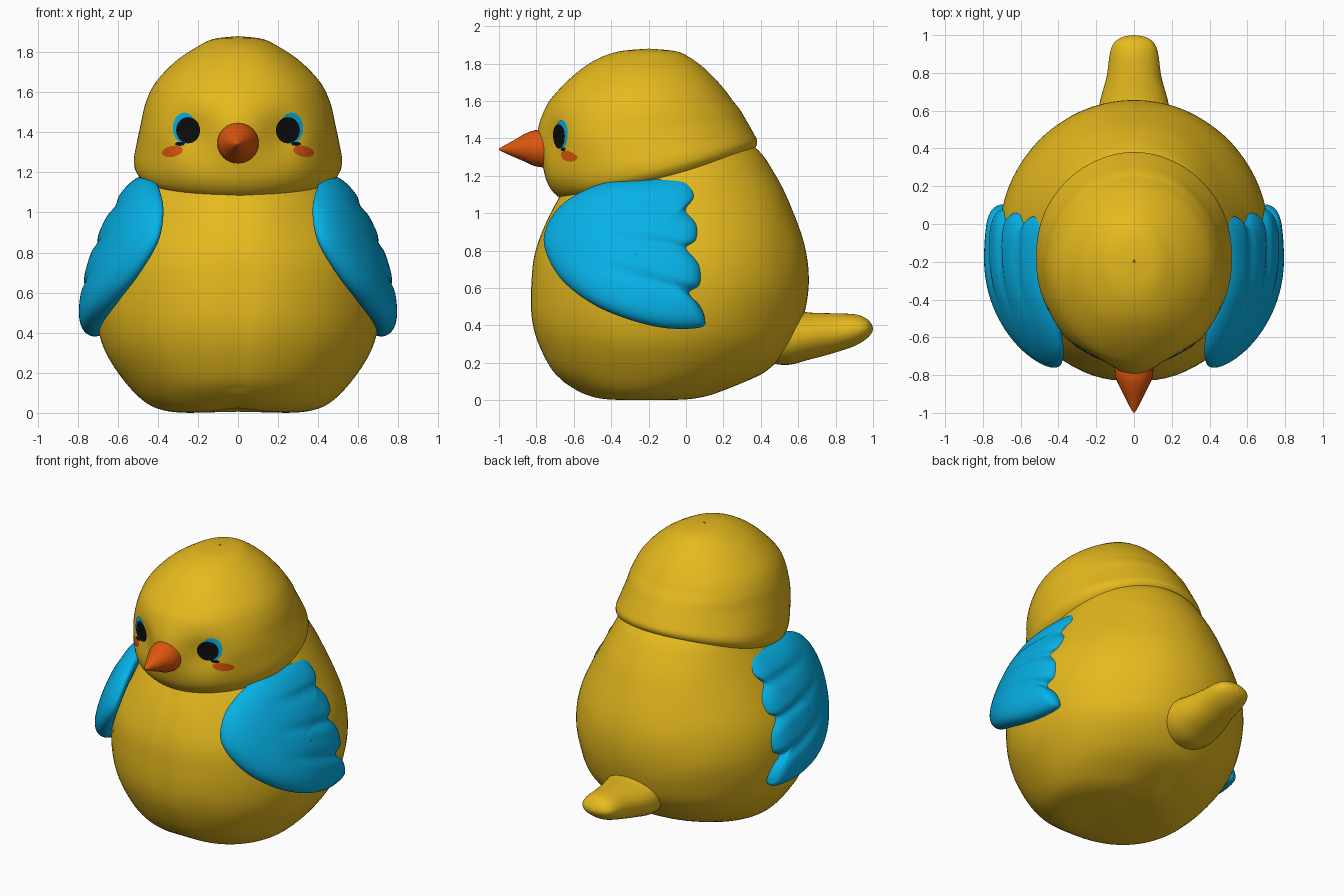
import bpy, bmesh, math
from mathutils import Vector, noise
from mathutils.bvhtree import BVHTree

if "Cube" in bpy.data.objects:
    bpy.data.objects.remove(bpy.data.objects["Cube"])


def material(name, rgb):
    m = bpy.data.materials.new(name)
    m.diffuse_color = (*rgb, 1)
    m.use_nodes = True
    m.node_tree.nodes["Principled BSDF"].inputs["Base Color"].default_value = m.diffuse_color
    return m


YELLOW = material("plush yellow", (0.79, 0.49, 0.013))
BLUE = material("wing blue", (0.002, 0.44, 0.80))
ORANGE = material("beak orange", (0.72, 0.095, 0.004))
BLACK = material("eye black", (0.004, 0.004, 0.004))


def catmull(p, i, t, closed=False):
    n = len(p)
    pick = (lambda k: p[k % n]) if closed else (lambda k: p[max(0, min(n - 1, k))])
    a, b, c, d = (pick(i + k) for k in (-1, 0, 1, 2))
    return [0.5 * (2*q + (r - o)*t + (2*o - 5*q + 4*r - s)*t*t + (3*q - o - 3*r + s)*t**3)
            for o, q, r, s in zip(a, b, c, d)]


def skin(name, rings, mat):
    """Bridge equal rings of points, closing both ends with fans."""
    bm = bmesh.new()
    vr = [[bm.verts.new(p) for p in r] for r in rings]
    n = len(vr[0])
    for a, b in zip(vr, vr[1:]):
        for i in range(n):
            bm.faces.new((a[i], a[(i + 1) % n], b[(i + 1) % n], b[i]))
    for r in (vr[0], vr[-1]):
        c = bm.verts.new(sum((v.co for v in r), Vector()) / n)
        for i in range(n):
            bm.faces.new((r[i], r[(i + 1) % n], c))
    bmesh.ops.recalc_face_normals(bm, faces=bm.faces)
    me = bpy.data.meshes.new(name)
    bm.to_mesh(me)
    bm.free()
    for f in me.polygons:
        f.use_smooth = True
    me.materials.append(mat)
    ob = bpy.data.objects.new(name, me)
    bpy.context.collection.objects.link(ob)
    return ob


def loft(name, rows, place, mat, seg=80, sub=6):
    """Elliptical sections; each row is (station, low, high, half width)."""
    rings = []
    for i in range(len(rows) - 1):
        for k in range(sub + (i == len(rows) - 2)):
            t, lo, hi, w = catmull(rows, i, k / sub)
            w = max(w, 0.002)
            ring = []
            for j in range(seg):
                a = 2 * math.pi * j / seg
                ring.append(place(w * math.cos(a), (lo + hi) / 2 + (hi - lo) / 2 * math.sin(a), t))
            rings.append(ring)
    return skin(name, rings, mat)


def lumpy(x, y, z, amp=0.008):
    # soft hand-made unevenness, symmetric in x
    n = noise.noise(Vector((abs(x) * 4, y * 4, z * 4))) * amp
    return Vector((x * (1 + n), y * (1 + n), z))


# body: egg shape with a chest crease and a two-lobed base
def body_point(x, y, z):
    p = lumpy(x, y, z)
    if y < 0 and 0.1 < z < 1.1:
        p.y += 0.012 * math.exp(-(x / 0.04) ** 2)
    if z < 0.15:
        p.z += 0.02 * math.exp(-(x / 0.12) ** 2) * (1 - z / 0.15)
    p.z = max(p.z, 0)
    return p


loft("body", [
    (0, -.42, .0, .25), (.01, -.51, .1, .36), (.05, -.60, .22, .46), (.15, -.71, .42, .56),
    (.3, -.79, .57, .66), (.45, -.83, .63, .705), (.62, -.835, .655, .715), (.8, -.81, .64, .685),
    (1.0, -.73, .575, .59), (1.2, -.6, .48, .485), (1.36, -.45, .36, .38), (1.5, -.3, .1, .2)],
    body_point, YELLOW)


# head: hood with a tilted lower rim and shallow eye sockets
def head_point(x, y, t):
    w = max(0, min(1, (1.6 - t) / 0.4))
    z = t + 0.25 * (y + 0.2) * w
    p = lumpy(x, y, z, 0.012)
    if y < -0.3:
        p.y += 0.055 * math.exp(-((abs(x) - 0.22) ** 2 + (z - 1.39) ** 2) / 0.013)
    return p


head = loft("head", [
    (1.14, -.45, .20, .35), (1.16, -.58, .30, .46), (1.20, -.67, .36, .51), (1.26, -.73, .38, .52),
    (1.35, -.77, .355, .505), (1.45, -.80, .32, .485), (1.55, -.765, .28, .46),
    (1.65, -.69, .215, .41), (1.75, -.585, .125, .315), (1.82, -.485, .04, .215),
    (1.865, -.36, -.05, .125), (1.88, -.2, -.2, 0)], head_point, YELLOW)

# tail and beak: lofted along y
along_y = lambda x, a, t: Vector((x, t, a))
loft("tail", [(.30, .25, .42, .12), (.45, .20, .48, .18), (.55, .19, .49, .195), (.65, .215, .47, .18),
              (.78, .25, .465, .145), (.90, .29, .46, .128), (.96, .325, .44, .105),
              (.99, .355, .41, .06), (1.0, .38, .385, 0)], along_y, YELLOW, 40)
loft("beak", [(-.70, 1.24, 1.45, .105), (-.80, 1.25, 1.445, .10), (-.86, 1.275, 1.425, .077),
              (-.93, 1.305, 1.385, .042), (-.985, 1.33, 1.355, .013), (-1.0, 1.34, 1.345, 0)],
     along_y, ORANGE, 32)

# wings: scalloped outline (y, z), wrapped around the body, with feather grooves
OUTLINE = [(.10, .44), (.08, .39), (-.10, .385), (-.3, .43), (-.5, .515), (-.66, .64), (-.745, .78),
           (-.755, .9), (-.68, 1.03), (-.55, 1.12), (-.4, 1.17), (-.25, 1.18), (-.1, 1.19), (.01, 1.18),
           (.05, 1.10), (.01, 1.02), (.06, .94), (.06, .86), (.02, .81), (.075, .72), (.075, .62),
           (.02, .57), (.07, .51)]
GROOVES = [(1.02, .05), (.81, .15), (.57, .3)]
CY, CZ, THICK, N = -.3, .8, .15, 24


def wing_surface(y, z):
    x = .80 - .46 * (z - .42) ** 2 - (.3 if y > -.2 else .68) * (y + .2) ** 2
    fade = max(0, min(1, (y + .5) / .3))
    for z0, slope in GROOVES:
        x -= .017 * fade * math.exp(-((z - z0 - slope * (.05 - y)) / .03) ** 2)
    return x


edge = [catmull(OUTLINE, i, k / 6, True) for i in range(len(OUTLINE)) for k in range(6)]
for side, label in ((1, "right"), (-1, "left")):
    rings = []
    for k in range(1, 2 * N):
        s = math.sin(k / N * math.pi / 2)
        dome = THICK / 2 * math.sqrt(max(0, 1 - s ** 8))
        ring = []
        for y, z in edge:
            y, z = CY + (y - CY) * s, CZ + (z - CZ) * s
            x = wing_surface(y, z) - THICK / 2 + (dome if k <= N else -dome)
            ring.append(Vector((side * x, y, z)))
        rings.append(ring)
    skin(label + "_wing", rings, BLUE)

# face details: thin discs projected on the front of the head
tree = BVHTree.FromPolygons([v.co for v in head.data.vertices],
                            [tuple(p.vertices) for p in head.data.polygons])


def face_disc(name, side, cx, cz, rx, rz, tilt, lift, mat):
    rings = []
    for s in (.1, .35, .6, .8, 1):
        ring = []
        for j in range(32):
            a = 2 * math.pi * j / 32
            u, v = s * rx * math.cos(a), s * rz * math.sin(a)
            x = side * (cx + u * math.cos(tilt) - v * math.sin(tilt))
            z = cz + u * math.sin(tilt) + v * math.cos(tilt)
            hit, nrm, _, _ = tree.ray_cast(Vector((x, -2, z)), Vector((0, 1, 0)))
            ring.append(hit + (nrm if nrm.y < 0 else -nrm) * lift)
        rings.append(ring)
    # keep only the open disc: drop the fan that would close the outer ring
    ob = skin(name, rings, mat)
    bm = bmesh.new()
    bm.from_mesh(ob.data)
    bm.verts.ensure_lookup_table()
    bmesh.ops.delete(bm, geom=[bm.verts[-1]], context='VERTS')
    bmesh.ops.recalc_face_normals(bm, faces=bm.faces)
    if sum(f.normal.y for f in bm.faces) > 0:
        bmesh.ops.reverse_faces(bm, faces=bm.faces)
    bm.to_mesh(ob.data)
    bm.free()


for side, label in ((1, "right"), (-1, "left")):
    face_disc(label + "_iris", side, .265, 1.42, .058, .078, 0, .004, BLUE)
    face_disc(label + "_pupil", side, .245, 1.41, .060, .066, 0, .008, BLACK)
    face_disc(label + "_lash", side, .287, 1.342, .024, .010, 0, .006, BLACK)
    face_disc(label + "_cheek", side, .325, 1.305, .052, .027, -.2, .004, ORANGE)
